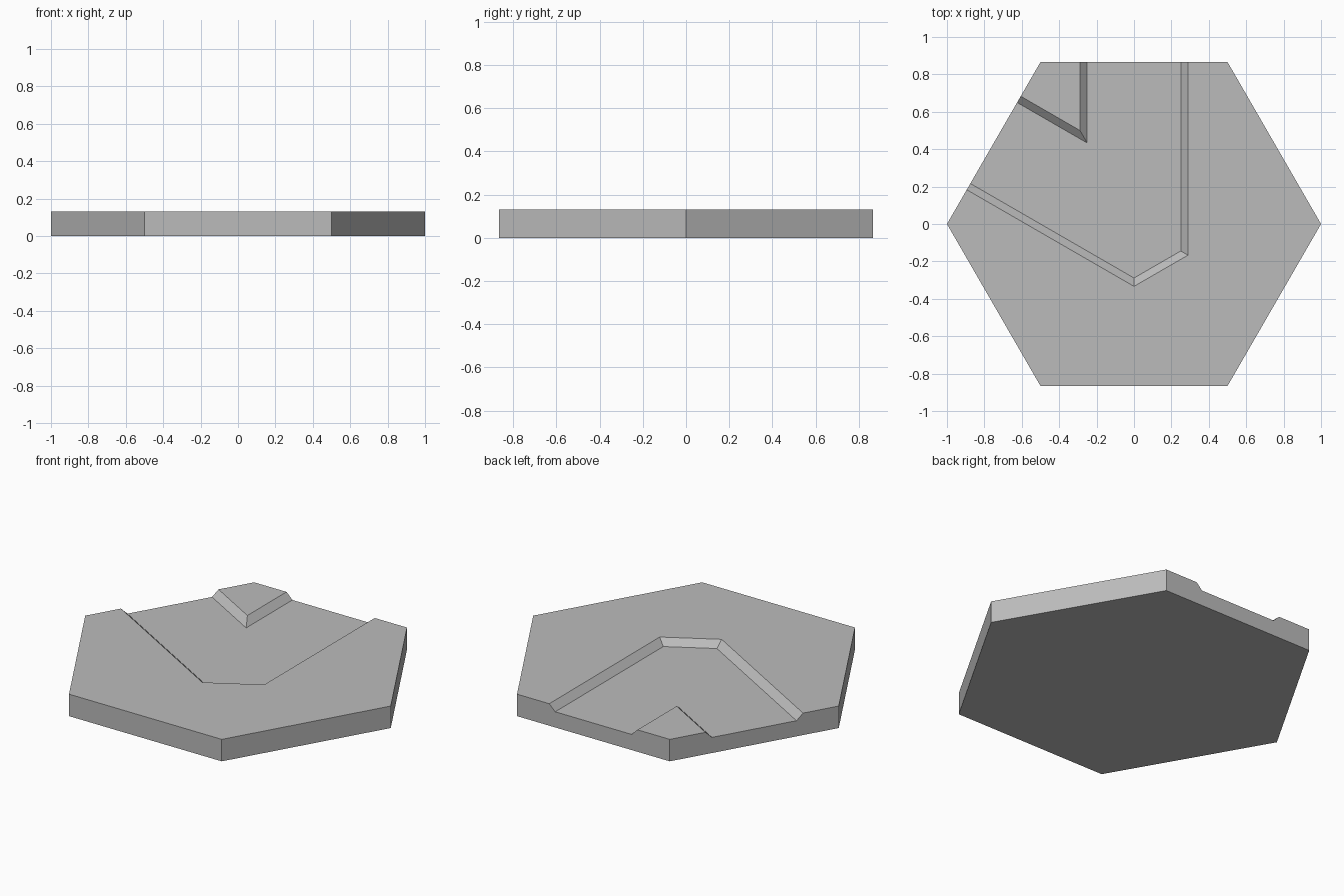
import bpy, bmesh, math
from mathutils import Vector

cube = bpy.data.objects.get("Cube")
if cube:
    bpy.data.objects.remove(cube)

TOP, BED = 0.13, 0.0925           # plate surface and channel floor heights
WIDE, NARROW = 0.5 / math.sqrt(3), 0.25   # channel half widths at rim and at floor

stone = bpy.data.materials.new("plain grey")
stone.diffuse_color = (0.5, 0.5, 0.5, 1)
stone.use_nodes = True
stone.node_tree.nodes["Principled BSDF"].inputs["Base Color"].default_value = (0.5, 0.5, 0.5, 1)

hexagon = [Vector((math.cos(math.radians(a)), math.sin(math.radians(a)), 0))
           for a in range(0, 360, 60)]
EAST, NE, NW, WEST, SW, SE = hexagon


def on_edge(a, b, offset, z):
    """Point at a signed distance from the middle of a rim edge."""
    p = (a + b) / 2 + (b - a).normalized() * offset
    return Vector((p.x, p.y, z))


def banks(half, z):
    """Outer and inner bank lines of the bent channel at one height."""
    k = math.tan(math.radians(30))
    north_out, north_in = on_edge(NE, NW, -half, z), on_edge(NE, NW, half, z)
    west_in, west_out = on_edge(NW, WEST, -half, z), on_edge(NW, WEST, half, z)
    low = west_out.y + k * west_out.x
    outer = [north_out, Vector((half, low + k * half, z)), Vector((0, low, z)), west_out]
    corner = Vector((-half, west_in.y + k * (west_in.x + half), z))
    return outer, [west_in, corner, north_in]


def lift(p, z=TOP):
    return Vector((p.x, p.y, z))


rim_out, rim_in = banks(WIDE, TOP)
bed_out, bed_in = banks(NARROW, BED)

bm = bmesh.new()


def face(points):
    bm.faces.new([bm.verts.new(p) for p in points])


# Underside, main surface, raised corner and channel floor
face(hexagon[::-1])
face([lift(p) for p in (WEST, SW, SE, EAST, NE)] + rim_out)
face([lift(NW)] + rim_in)
face(bed_out + bed_in)

# Sloping banks
for rim, bed in ((rim_out, bed_out), (rim_in, bed_in)):
    for i in range(len(rim) - 1):
        face([rim[i], rim[i + 1], bed[i + 1], bed[i]])

# Side walls, notched where the channel leaves the plate
notches = {1: (rim_in[2], bed_in[2], bed_out[0], rim_out[0]),
           2: (rim_out[3], bed_out[3], bed_in[0], rim_in[0])}
for i in range(6):
    a, b = hexagon[i], hexagon[(i + 1) % 6]
    face([a, b, lift(b), *notches.get(i, ()), lift(a)])

bmesh.ops.remove_doubles(bm, verts=bm.verts, dist=0.0005)
bmesh.ops.recalc_face_normals(bm, faces=bm.faces)
mesh = bpy.data.meshes.new("channel_tile")
bm.to_mesh(mesh)
bm.free()
mesh.materials.append(stone)
tile = bpy.data.objects.new("channel_tile", mesh)
bpy.context.collection.objects.link(tile)
